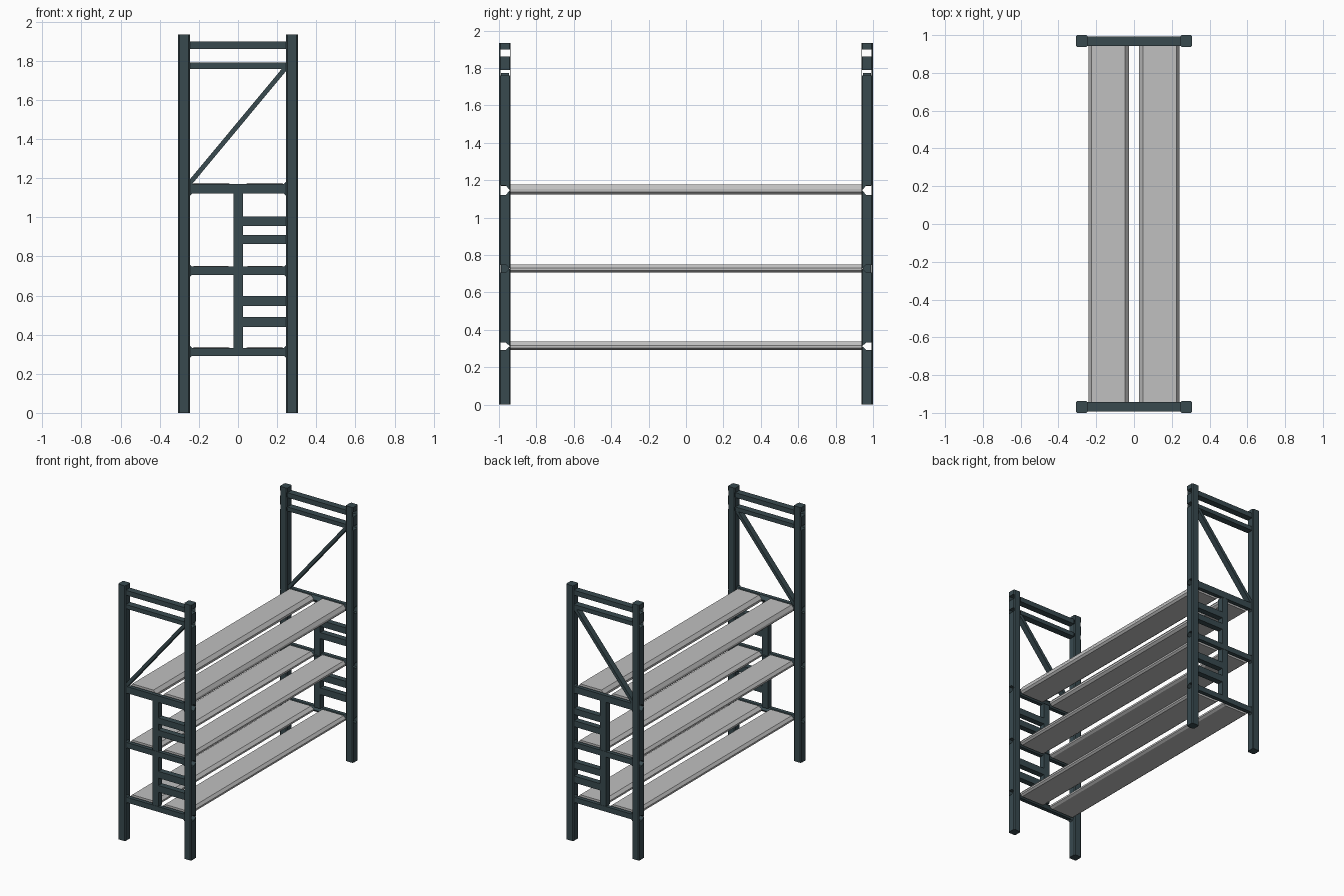
import bpy, bmesh, math
from mathutils import Vector

if "Cube" in bpy.data.objects:
    bpy.data.objects.remove(bpy.data.objects["Cube"])


def material(name, rgb):
    m = bpy.data.materials.new(name)
    m.diffuse_color = (*rgb, 1)
    m.use_nodes = True
    m.node_tree.nodes["Principled BSDF"].inputs["Base Color"].default_value = m.diffuse_color
    return m


STEEL = material("dark slate steel", (0.040, 0.068, 0.078))
GREY = material("light grey board", (0.53, 0.53, 0.53))


def loft(name, sections, mat, capped=True):
    """Skin a list of closed 3D sections of equal length."""
    bm = bmesh.new()
    rings = [[bm.verts.new(p) for p in s] for s in sections]
    n = len(rings[0])
    for a, b in zip(rings, rings[1:]):
        for i in range(n):
            bm.faces.new((a[i], a[(i + 1) % n], b[(i + 1) % n], b[i]))
    if capped:
        bm.faces.new(rings[0])
        bm.faces.new(rings[-1])
    bmesh.ops.recalc_face_normals(bm, faces=bm.faces)
    me = bpy.data.meshes.new(name)
    bm.to_mesh(me)
    bm.free()
    me.materials.append(mat)
    ob = bpy.data.objects.new(name, me)
    bpy.context.collection.objects.link(ob)
    return ob


def oct_profile(x0, x1, y0, y1, c):
    return [(x0 + c, y0), (x1 - c, y0), (x1, y0 + c), (x1, y1 - c),
            (x1 - c, y1), (x0 + c, y1), (x0, y1 - c), (x0, y0 + c)]


def box(name, x0, x1, y0, y1, z0, z1):
    sec = [(y0, z0), (y1, z0), (y1, z1), (y0, z1)]
    return loft(name, [[(x, y, z) for y, z in sec] for x in (x0, x1)], STEEL)


OUT, IN = 0.992, 0.942          # depth range of the bars in an end frame
RAILS = [(1.861, 1.898), (1.759, 1.790)]
BEAMS = [(1.121, 1.171), (0.706, 0.747), (0.292, 0.332)]
RUNGS = [(0.956, 1.003), (0.864, 0.910), (0.547, 0.598), (0.440, 0.491)]


def rail_section(s, z0, z1):
    return [(s * OUT, z0), (s * IN, z0), (s * IN, z1), (s * OUT, z1)]


def beam_section(s, z0, z1, grow=0.0):
    zm = (z0 + z1) / 2
    return [(s * OUT, z0 - grow), (s * 0.963, z0 - grow), (s * IN, zm),
            (s * 0.963, z1 + grow), (s * OUT, z1 + grow)]


def at_x(x, sec):
    return [(x, y, z) for y, z in sec]


for s, end in ((-1, "front"), (1, "back")):
    # corner posts, pierced where the hollow bars pass through
    profiles = [rail_section(s, *r) for r in RAILS] + [beam_section(s, *b) for b in BEAMS]
    for sx, side in ((-1, "left"), (1, "right")):
        sec = oct_profile(*sorted((sx * 0.245, sx * 0.307)), *sorted((s * 0.937, s * 1.0)), 0.007)
        post = loft(f"{end}_{side}_post", [[(x, y, z) for x, y in sec] for z in (0, 1.933)], STEEL)
        cutters = []
        for p in profiles:
            cut = loft("post_cutter", [at_x(sx * 0.2, p), at_x(sx * 0.35, p)], STEEL)
            cut.hide_render = True
            cutters.append(cut)
            mod = post.modifiers.new("hole", 'BOOLEAN')
            mod.operation = 'DIFFERENCE'
            mod.solver = 'EXACT'
            mod.object = cut
        bpy.context.view_layer.update()
        dg = bpy.context.evaluated_depsgraph_get()
        me = bpy.data.meshes.new_from_object(post.evaluated_get(dg))
        post.modifiers.clear()
        post.data = me
        for c in cutters:
            bpy.data.objects.remove(c)

    # hollow upper rails
    for i, r in enumerate(RAILS):
        sec = rail_section(s, *r)
        loft(f"{end}_top_rail_{i}", [at_x(-0.245, sec), at_x(0.245, sec)], STEEL, False)

    # hollow shelf beams, flared at the posts
    for i, b in enumerate(BEAMS):
        loft(f"{end}_shelf_beam_{i}",
             [at_x(x, beam_section(s, *b, g)) for x, g in
              ((-0.245, 0.010), (-0.234, 0), (0.234, 0), (0.245, 0.010))], STEEL, False)

    # ladder: centre upright and rungs
    y0, y1 = sorted((s * 0.990, s * 0.946))
    box(f"{end}_centre_upright", -0.024, 0.026, y0, y1, 0.332, 1.121)
    for i, (z0, z1) in enumerate(RUNGS):
        box(f"{end}_rung_{i}", 0.026, 0.245, y0, y1, z0, z1)

    # diagonal brace
    a, b = Vector((-0.245, 0, 1.176)), Vector((0.245, 0, 1.765))
    d = (b - a).normalized()
    nrm = Vector((-d.z, 0, d.x)) * 0.012
    loft(f"{end}_diagonal_brace",
         [[(p + nrm * k + Vector((0, y, 0)))[:] for k, y in
           ((-1, y0), (1, y0), (1, y1), (-1, y1))] for p in (a, b)], STEEL)

# shelf boards: two per level, with sloped edges
for i, (top, low) in enumerate(((1.176, 1.122), (0.750, 0.707), (0.336, 0.293))):
    h = top - low
    for sx, side in ((-1, "left"), (1, "right")):
        prof = [(0.044, low), (0.026, low + h * 0.25), (0.026, low + h * 0.55),
                (0.048, top), (0.226, top), (0.242, low + h * 0.55),
                (0.242, low + h * 0.25), (0.228, low)]
        loft(f"shelf_{i}_{side}_board",
             [[(sx * x, y, z) for x, z in prof] for y in (-0.943, 0.943)], GREY)
